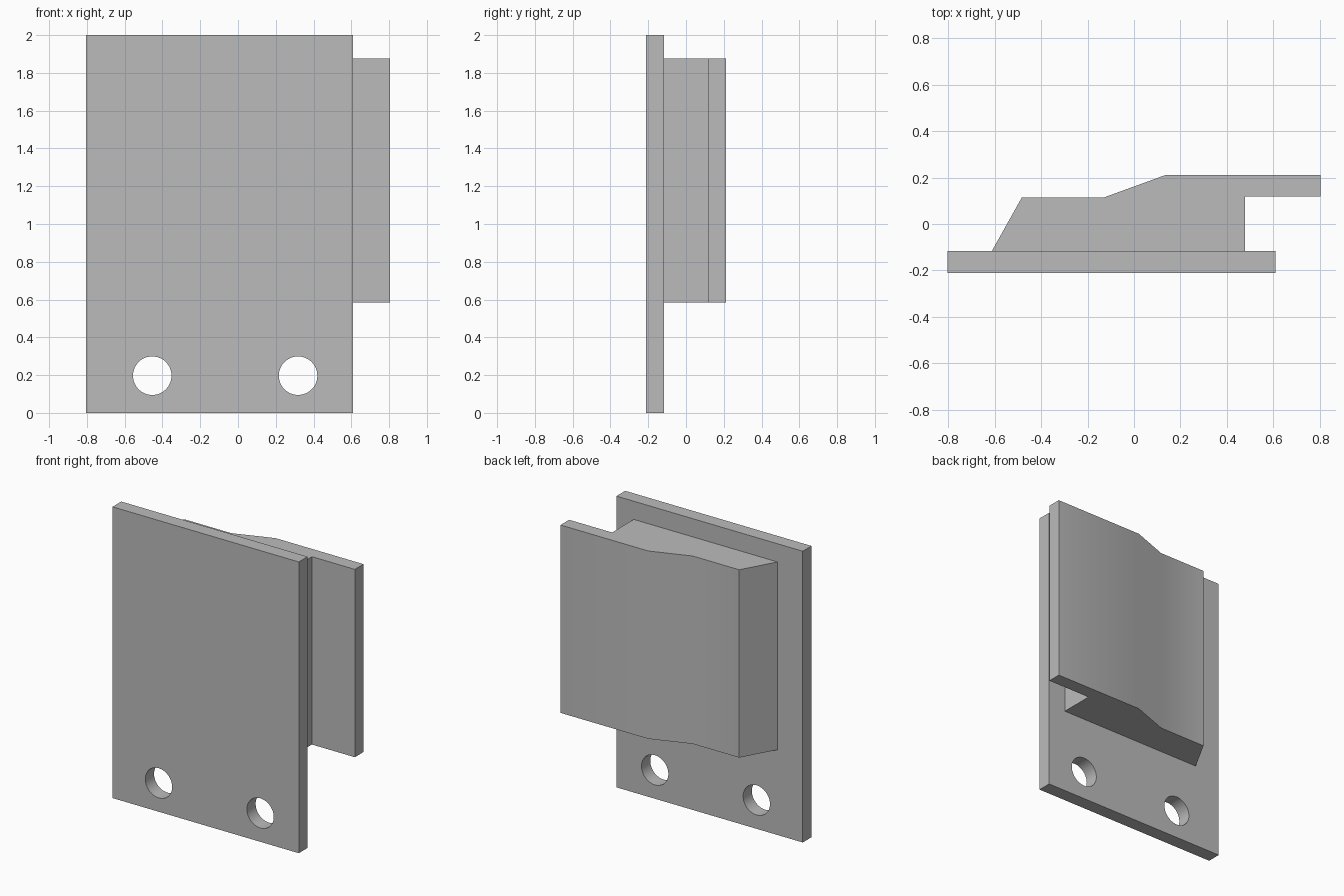
import bpy, bmesh, math
from mathutils import Vector

cube = bpy.data.objects.get("Cube")
if cube:
    bpy.data.objects.remove(cube, do_unlink=True)

# Single plain grey
grey = bpy.data.materials.new("plain grey")
grey.use_nodes = True
colour = (0.5, 0.5, 0.5, 1)
grey.diffuse_color = colour
grey.node_tree.nodes["Principled BSDF"].inputs["Base Color"].default_value = colour


def extrude_profile(name, points, z0, z1):
    """Extrude an outline in x, y from z0 up to z1."""
    bm = bmesh.new()
    face = bm.faces.new([bm.verts.new((x, y, z0)) for x, y in points])
    top = bmesh.ops.extrude_face_region(bm, geom=[face])
    verts = [v for v in top["geom"] if isinstance(v, bmesh.types.BMVert)]
    bmesh.ops.translate(bm, verts=verts, vec=Vector((0, 0, z1 - z0)))
    bmesh.ops.recalc_face_normals(bm, faces=bm.faces)
    mesh = bpy.data.meshes.new(name)
    bm.to_mesh(mesh)
    bm.free()
    mesh.materials.append(grey)
    obj = bpy.data.objects.new(name, mesh)
    bpy.context.collection.objects.link(obj)
    return obj


def select_only(obj):
    bpy.ops.object.select_all(action="DESELECT")
    obj.select_set(True)
    bpy.context.view_layer.objects.active = obj


BACK, FRONT, LEFT, RIGHT = 0.212, -0.212, 0.805, -0.805
PLATE_BACK = -0.117

# Flat mounting plate
plate = extrude_profile("mounting_plate", [
    (RIGHT, FRONT), (0.61, FRONT), (0.61, PLATE_BACK), (RIGHT, PLATE_BACK)], 0, 2)

# Two round screw holes through the plate
for x in (-0.454, 0.318):
    bpy.ops.mesh.primitive_cylinder_add(
        vertices=48, radius=0.102, depth=0.4,
        location=(x, -0.165, 0.197), rotation=(math.pi / 2, 0, 0))
    cutter = bpy.context.object
    cutter.name = "hole_cutter"
    cutter.data.materials.append(grey)
    cutter.hide_render = True
    select_only(plate)
    cut = plate.modifiers.new("hole", "BOOLEAN")
    cut.operation = "DIFFERENCE"
    cut.solver = "EXACT"
    cut.object = cutter
    bpy.ops.object.modifier_apply(modifier=cut.name)
    bpy.data.objects.remove(cutter, do_unlink=True)

# Raised block with a sloped step and an overhanging lip
block = extrude_profile("hook_block", [
    (-0.613, PLATE_BACK), (0.479, PLATE_BACK), (0.479, 0.118),
    (LEFT, 0.118), (LEFT, BACK), (0.138, BACK),
    (-0.131, 0.114), (-0.484, 0.114)], 0.585, 1.875)

for part in (plate, block):
    select_only(part)
    bpy.ops.object.shade_smooth_by_angle(angle=math.radians(30))
